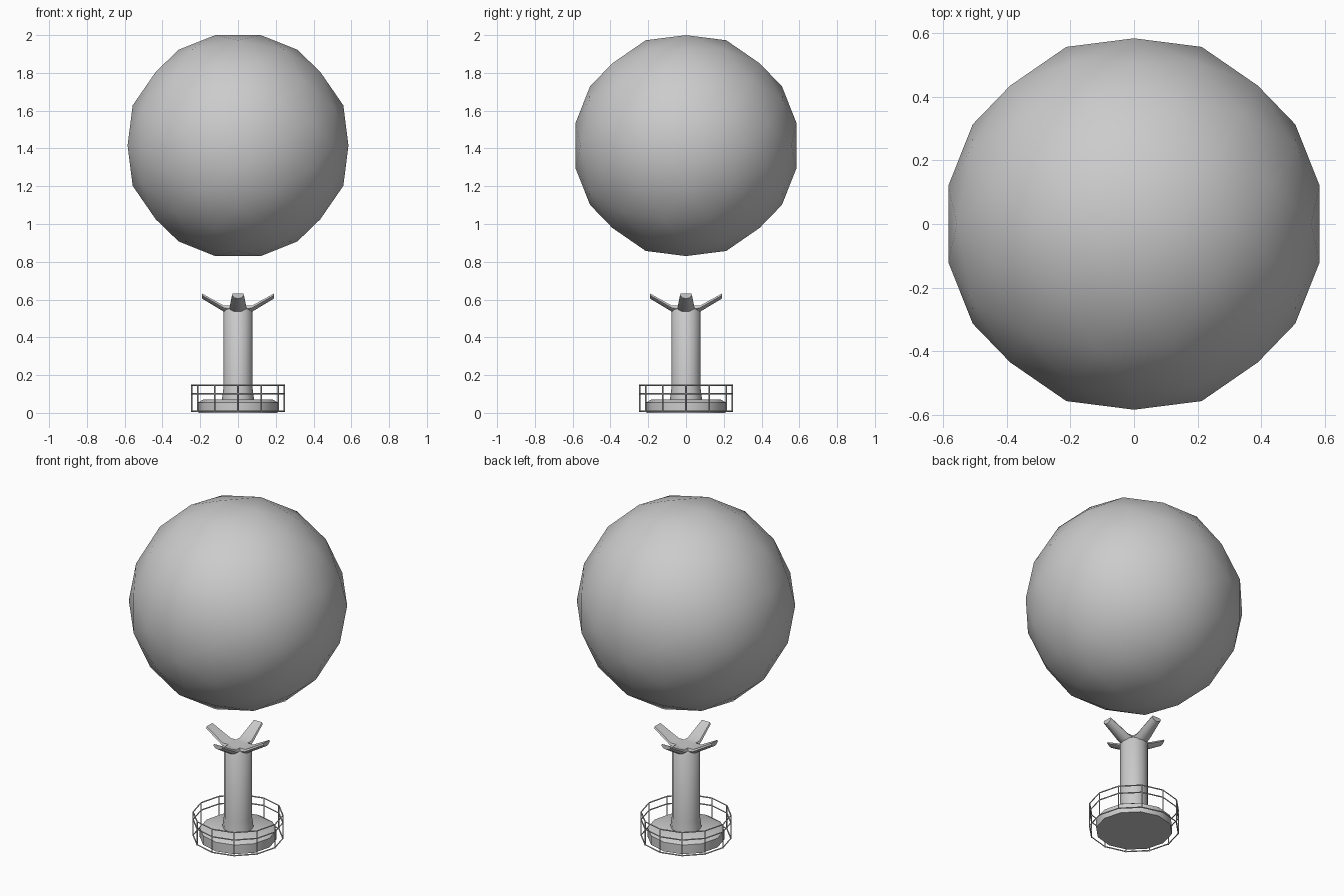
import bpy, bmesh
from math import sin, cos, pi, radians
from mathutils import Vector, Matrix

if "Cube" in bpy.data.objects:
    bpy.data.objects.remove(bpy.data.objects["Cube"])


def finish(name, bm, angle=40):
    bmesh.ops.recalc_face_normals(bm, faces=bm.faces)
    me = bpy.data.meshes.new(name)
    bm.to_mesh(me)
    bm.free()
    ob = bpy.data.objects.new(name, me)
    bpy.context.collection.objects.link(ob)
    bpy.ops.object.select_all(action='DESELECT')
    ob.select_set(True)
    bpy.context.view_layer.objects.active = ob
    bpy.ops.object.shade_smooth_by_angle(angle=radians(angle))
    return ob


def loft(bm, rings):
    # skin closed rings of points and cap both ends
    vs = [[bm.verts.new(p) for p in r] for r in rings]
    n = len(vs[0])
    for a, b in zip(vs, vs[1:]):
        for i in range(n):
            j = (i + 1) % n
            bm.faces.new((a[i], a[j], b[j], b[i]))
    bm.faces.new(vs[0][::-1])
    bm.faces.new(vs[-1])


def circle(r, z, n=12):
    return [Vector((r * cos(2 * pi * i / n), r * sin(2 * pi * i / n), z)) for i in range(n)]


def lathe(name, profile, n=12):
    bm = bmesh.new()
    loft(bm, [circle(r, z, n) for r, z in profile])
    return finish(name, bm)


# geodesic globe: icosahedron with each edge split in three
R, CZ, PHI = 0.597, 1.415, (1 + 5 ** 0.5) / 2
ico = []
for s in (-1, 1):
    for t in (-PHI, PHI):
        ico += [Vector((s, 0, t)), Vector((t, s, 0)), Vector((0, t, s))]
pts = list(ico)
near = lambda a, b: abs((a - b).length - 2) < 0.01
for i, a in enumerate(ico):
    for j, b in enumerate(ico):
        if i != j and near(a, b):
            pts.append(a * 2 + b)
            pts += [a + b + c for k, c in enumerate(ico)
                    if i < j < k and near(a, c) and near(b, c)]
bm = bmesh.new()
for p in pts:
    bm.verts.new(p.normalized() * R + Vector((0, 0, CZ)))
bmesh.ops.convex_hull(bm, input=bm.verts[:])
finish("globe", bm)

# base disc and column
lathe("base", [(0.21, 0), (0.21, 0.055), (0.185, 0.07)])
lathe("column", [(0.085, 0.06), (0.083, 0.09), (0.077, 0.13),
                 (0.077, 0.54), (0.055, 0.568)])

# four upward arms with flat tops and rounded undersides
arm_sections = [(0.03, 0.568, 0.51, 0.045), (0.075, 0.568, 0.536, 0.045),
                (0.19, 0.632, 0.605, 0.032)]
bm = bmesh.new()
for k in range(4):
    rot = Matrix.Rotation(k * pi / 2, 3, 'Z')
    rings = []
    for r, top, bot, w in arm_sections:
        h = top - bot
        d = [(-0.85, 0), (0.85, 0), (1, -0.35), (0.55, -0.85), (0, -1), (-0.55, -0.85), (-1, -0.35)]
        rings.append([rot @ Vector((r, u * w, top + v * h)) for u, v in d])
    loft(bm, rings)
finish("arms", bm)

# railing: three hoops and twelve posts
cu = bpy.data.curves.new("railing", 'CURVE')
cu.dimensions = '3D'
cu.bevel_depth = 0.004
cu.bevel_resolution = 0
cu.use_fill_caps = True


def bar(points, closed):
    sp = cu.splines.new('POLY')
    sp.points.add(len(points) - 1)
    for q, p in zip(sp.points, points):
        q.co = (*p, 1)
    sp.use_cyclic_u = closed


RAIL = 0.246
for z in (0.008, 0.102, 0.147):
    bar(circle(RAIL, z), True)
for lo, hi in zip(circle(RAIL, 0.004), circle(RAIL, 0.147)):
    bar([lo, hi], False)
bpy.context.collection.objects.link(bpy.data.objects.new("railing", cu))
